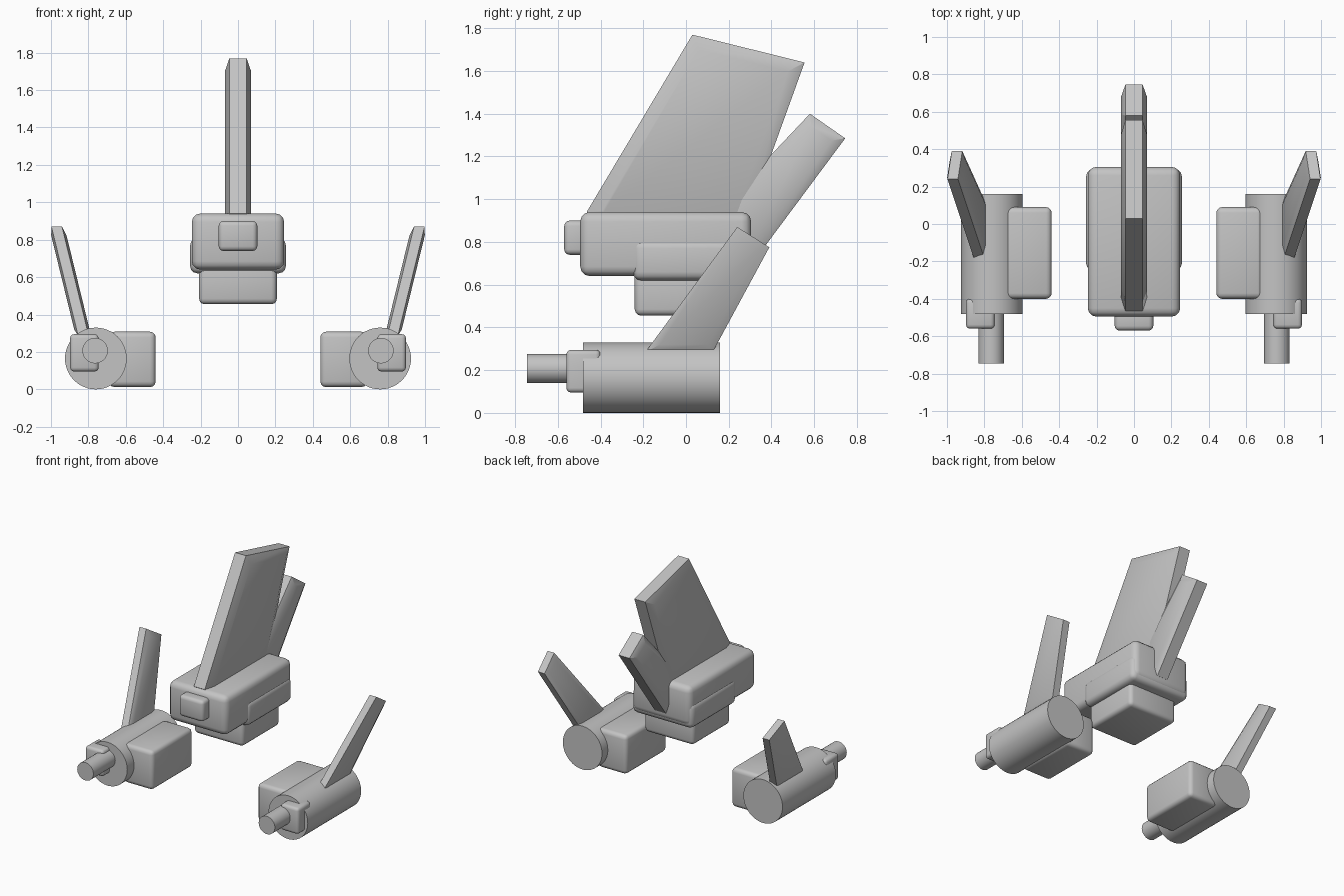
import bpy
import bmesh
from math import pi
from mathutils import Matrix, Vector

cube = bpy.data.objects.get("Cube")
if cube:
    bpy.data.objects.remove(cube, do_unlink=True)

# Single flat colour
grey = bpy.data.materials.new("plain_grey")
grey.use_nodes = True
colour = (0.55, 0.55, 0.55, 1)
grey.diffuse_color = colour
for node in grey.node_tree.nodes:
    if node.type == "BSDF_PRINCIPLED":
        node.inputs["Base Color"].default_value = colour


def finish(name, bm):
    """Turn a bmesh into a smooth shaded object with sharp edges kept."""
    bmesh.ops.recalc_face_normals(bm, faces=bm.faces)
    mesh = bpy.data.meshes.new(name)
    bm.to_mesh(mesh)
    bm.free()
    mesh.materials.append(grey)
    obj = bpy.data.objects.new(name, mesh)
    bpy.context.collection.objects.link(obj)
    bpy.ops.object.select_all(action="DESELECT")
    obj.select_set(True)
    bpy.context.view_layer.objects.active = obj
    bpy.ops.object.shade_smooth_by_angle()
    return obj


def rounded_box(name, low, high, bevel):
    low, high = Vector(low), Vector(high)
    bm = bmesh.new()
    bmesh.ops.create_cube(bm, size=1)
    bmesh.ops.scale(bm, vec=high - low, verts=bm.verts)
    bmesh.ops.translate(bm, vec=(low + high) / 2, verts=bm.verts)
    bmesh.ops.bevel(bm, geom=bm.edges[:], offset=bevel, segments=3,
                    profile=0.5, affect="EDGES")
    return finish(name, bm)


def rod(name, x, z, radius, front, back):
    """Cylinder lying along y."""
    bm = bmesh.new()
    place = Matrix.Translation((x, (front + back) / 2, z)) @ Matrix.Rotation(pi / 2, 4, "X")
    bmesh.ops.create_cone(bm, cap_ends=True, segments=48, radius1=radius,
                          radius2=radius, depth=back - front, matrix=place)
    return finish(name, bm)


def fin(name, outline, half_rim, rise, inset, x=0, lean=0, side=1):
    """Plate from a (y, z) outline, with broad chamfers on both faces."""
    bm = bmesh.new()
    loops = [[bm.verts.new((sx * half_rim, y, z)) for y, z in outline] for sx in (-1, 1)]
    caps = [bm.faces.new(loop) for loop in loops]
    count = len(outline)
    for i in range(count):
        j = (i + 1) % count
        bm.faces.new((loops[0][i], loops[0][j], loops[1][j], loops[1][i]))
    bmesh.ops.recalc_face_normals(bm, faces=bm.faces)
    bm.normal_update()
    bmesh.ops.inset_individual(bm, faces=caps, thickness=inset, depth=rise,
                               use_even_offset=True)
    base = min(z for y, z in outline)
    for v in bm.verts:
        v.co.x = side * (x + v.co.x + (v.co.z - base) * lean)
    return finish(name, bm)


# Central block with its underside and nose
rounded_box("main_body", (-0.247, -0.495, 0.64), (0.247, 0.305, 0.94), 0.045)
rounded_box("body_skirt", (-0.256, -0.25, 0.62), (0.256, 0.295, 0.81), 0.04)
rounded_box("lower_block", (-0.208, -0.24, 0.455), (0.208, 0.21, 0.68), 0.03)
rounded_box("nose_block", (-0.103, -0.57, 0.74), (0.103, -0.45, 0.9), 0.025)

# Upright fins
fin("tall_fin", [(-0.465, 0.94), (0.03, 1.77), (0.555, 1.64), (0.28, 0.88), (-0.41, 0.88)],
    0.046, 0.024, 0.06)
fin("rear_fin", [(0.58, 1.4), (0.745, 1.285), (0.31, 0.7), (0.06, 0.85)],
    0.046, 0.023, 0.045)

# Side pods
for label, side in (("left", 1), ("right", -1)):
    def box(name, x1, x2, y1, y2, z1, z2, bevel):
        xs = sorted((side * x1, side * x2))
        rounded_box(f"{label}_{name}", (xs[0], y1, z1), (xs[1], y2, z2), bevel)

    rod(f"{label}_drum", side * 0.76, 0.165, 0.165, -0.482, 0.16)
    rod(f"{label}_barrel", side * 0.764, 0.207, 0.068, -0.745, -0.45)
    box("inner_block", 0.44, 0.69, -0.4, 0.09, 0.012, 0.308, 0.03)
    box("barrel_bracket", 0.745, 0.898, -0.56, -0.4, 0.095, 0.295, 0.022)
    fin(f"{label}_wing", [(-0.19, 0.285), (0.24, 0.87), (0.39, 0.775), (0.125, 0.285)],
        0.028, 0.013, 0.035, x=0.826, lean=0.245, side=side)
